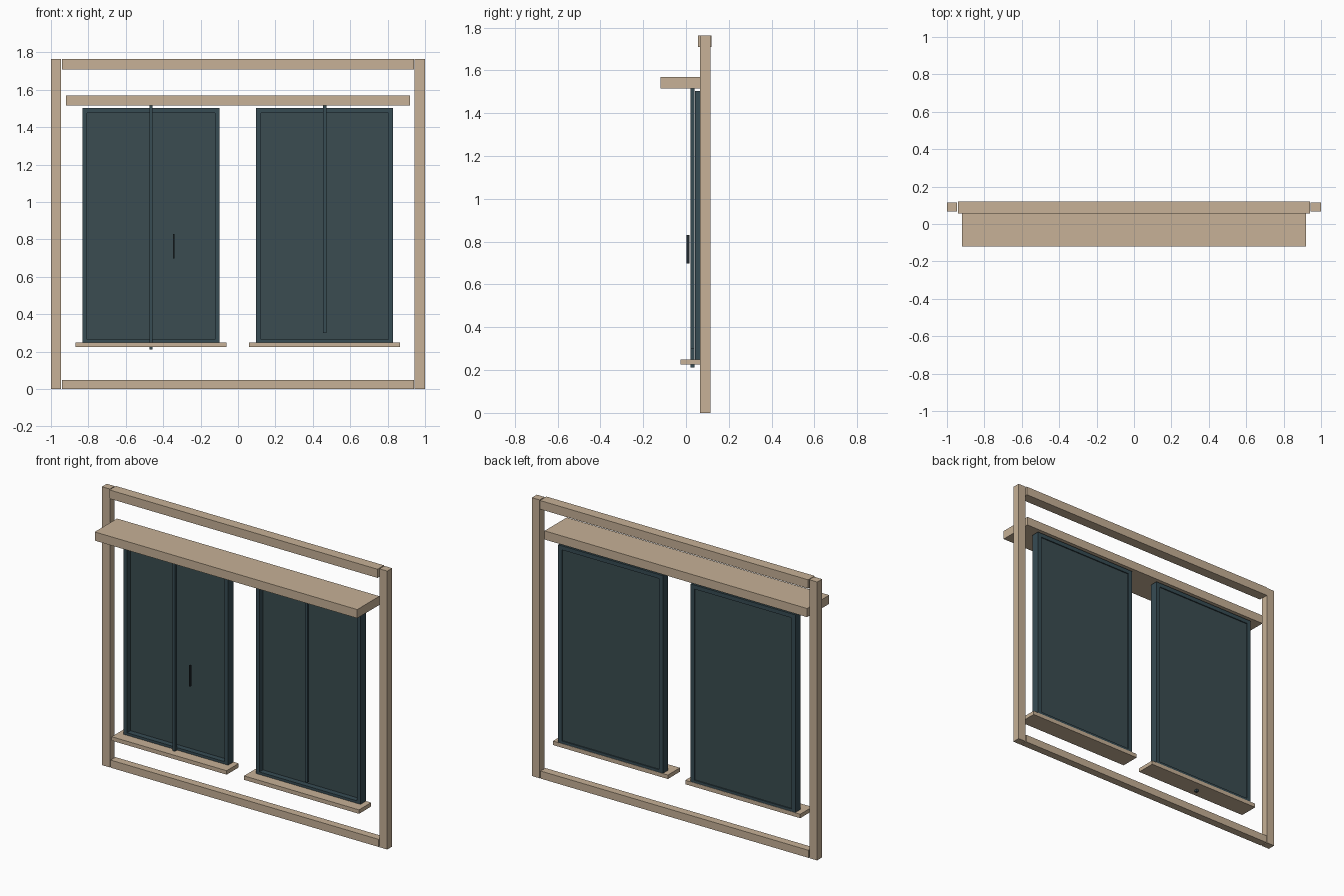
import bpy

cube = bpy.data.objects.get("Cube")
if cube:
    bpy.data.objects.remove(cube, do_unlink=True)


def material(name, rgb):
    mat = bpy.data.materials.new(name)
    mat.use_nodes = True
    color = (*rgb, 1.0)
    mat.diffuse_color = color
    mat.node_tree.nodes["Principled BSDF"].inputs["Base Color"].default_value = color
    return mat


wood = material("tan wood", (0.57, 0.44, 0.308))
slate = material("slate frame", (0.038, 0.072, 0.088))
glass = material("dark glass", (0.043, 0.073, 0.082))
black = material("dark metal", (0.015, 0.022, 0.026))


def box(name, xs, ys, zs, mat):
    """Box given by its extents along each axis."""
    spans = (xs, ys, zs)
    bpy.ops.mesh.primitive_cube_add(size=1, location=[sum(s) / 2 for s in spans])
    obj = bpy.context.object
    obj.name = name
    obj.scale = [s[1] - s[0] for s in spans]
    bpy.ops.object.transform_apply(location=False, rotation=False, scale=True)
    obj.data.materials.append(mat)
    return obj


# Outer timber frame
post_y = (0.066, 0.115)
box("right_post", (-1.0, -0.945), post_y, (0, 1.764), wood)
box("left_post", (0.945, 1.0), post_y, (0, 1.764), wood)
box("top_beam", (-0.94, 0.94), (0.055, 0.12), (1.709, 1.764), wood)
box("bottom_rail", (-0.94, 0.94), post_y, (0, 0.048), wood)

# Projecting canopy board
box("canopy", (-0.92, 0.92), (-0.12, 0.102), (1.515, 1.57), wood)

# Two framed windows, each with a sill and a centre bar in front of the frame
BORDER = 0.026
frame_y = (0.041, 0.094)
bottom, top = 0.24, 1.503
for side, center, bar_bottom in (("right", -0.465, 0.212), ("left", 0.463, 0.30)):
    x0, x1 = center - 0.367, center + 0.367
    for part, xs in (("outer", (x0, x0 + BORDER)), ("inner", (x1 - BORDER, x1))):
        box(f"{side}_window_{part}_jamb", xs, frame_y, (bottom, top), slate)
    for part, zs in (("bottom", (bottom, bottom + BORDER)), ("top", (top - BORDER, top))):
        box(f"{side}_window_{part}_rail", (x0 + BORDER, x1 - BORDER), frame_y, zs, slate)
    box(f"{side}_window_pane", (x0 + BORDER, x1 - BORDER), (0.076, 0.087),
        (bottom + BORDER, top - BORDER), glass)
    box(f"{side}_window_bar", (center - 0.009, center + 0.009), (0.02, 0.039),
        (bar_bottom, 1.515), slate)
    box(f"{side}_window_sill", (center - 0.403, center + 0.403), (-0.025, 0.096),
        (0.225, 0.25), wood)

# Slim pull handle on the right window
box("window_handle", (-0.347, -0.339), (0.003, 0.017), (0.697, 0.83), black)
